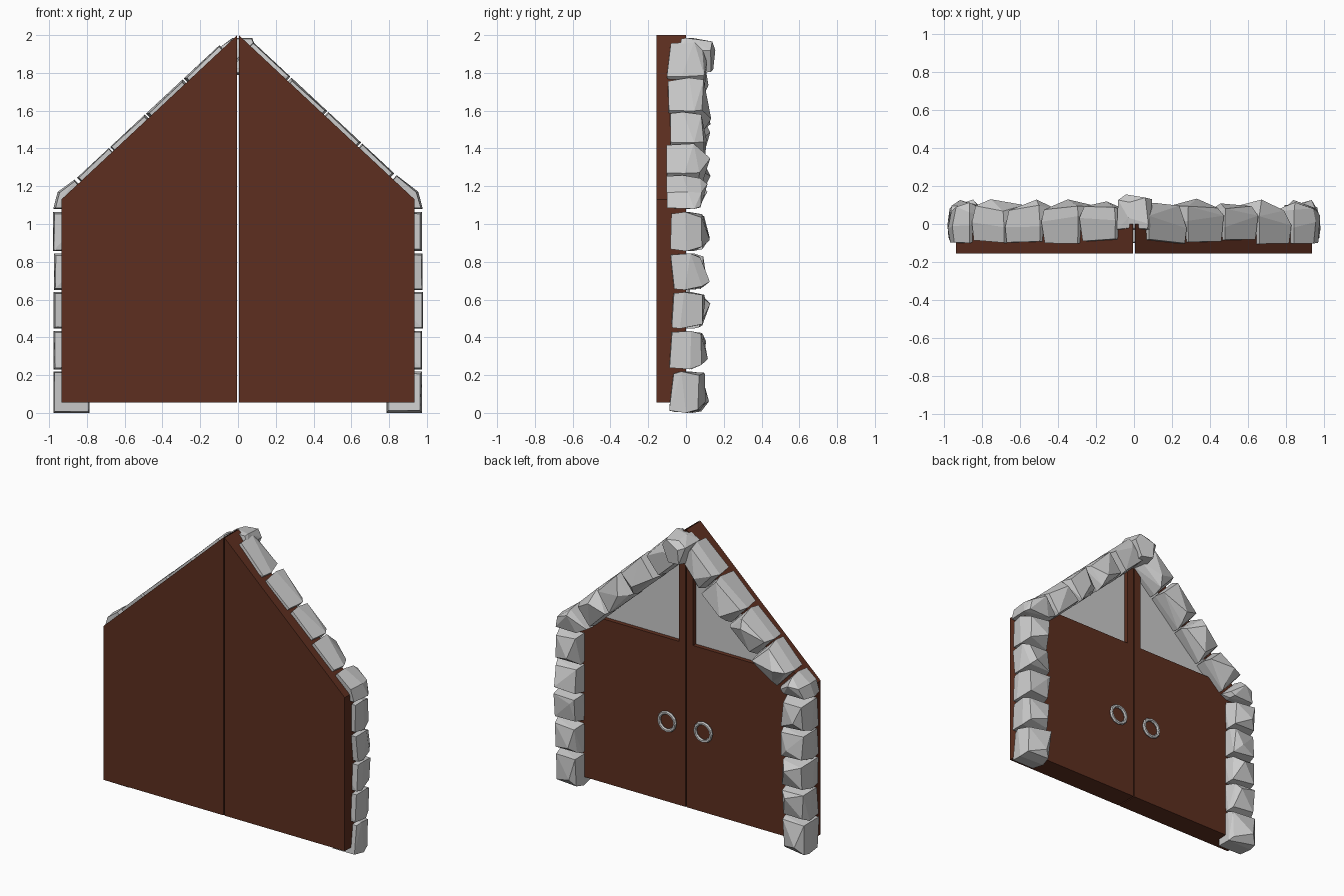
import bpy, bmesh, math, random
from mathutils import Vector

if "Cube" in bpy.data.objects:
    bpy.data.objects.remove(bpy.data.objects["Cube"])

random.seed(7)

brown = bpy.data.materials.new("dark_wood")
brown.diffuse_color = (0.11, 0.028, 0.014, 1)
brown.use_nodes = True
brown.node_tree.nodes["Principled BSDF"].inputs["Base Color"].default_value = brown.diffuse_color


def add_object(name, bm, mat=None):
    bmesh.ops.recalc_face_normals(bm, faces=bm.faces)
    me = bpy.data.meshes.new(name)
    bm.to_mesh(me)
    bm.free()
    if mat:
        me.materials.append(mat)
    ob = bpy.data.objects.new(name, me)
    bpy.context.collection.objects.link(ob)
    return ob


def prism(name, profile, y0, y1, mat=None):
    """Extrude an x/z profile between two y values."""
    bm = bmesh.new()
    face = bm.faces.new([bm.verts.new((x, y0, z)) for x, z in profile])
    new = bmesh.ops.extrude_face_region(bm, geom=[face])["geom"]
    for v in new:
        if isinstance(v, bmesh.types.BMVert):
            v.co.y = y1
    return add_object(name, bm, mat)


def stone(name, profile, front=-0.075, back=0.085, peak=0.12):
    """Rough-hewn block: hull of a full front, a chipped back and a bump."""
    r = random.uniform
    c = sum((Vector(p) for p in profile), Vector((0, 0))) / len(profile)
    bm = bmesh.new()
    for p in profile:
        d = Vector(p) - c
        a = c + d * r(0.88, 0.96)
        m = c + d
        b = c + d * r(0.72, 0.95)
        bm.verts.new((a.x, front + r(-0.015, 0.015), a.y))
        bm.verts.new((m.x, r(-0.035, 0.045), m.y))
        bm.verts.new((b.x, back + r(-0.025, 0.015), b.y))
    bump = c + (Vector(random.choice(profile)) - c) * r(0.3, 0.6)
    bm.verts.new((bump.x, peak + r(-0.02, 0.01), bump.y))
    res = bmesh.ops.convex_hull(bm, input=bm.verts)
    junk = {g for g in res["geom_interior"] if isinstance(g, bmesh.types.BMVert)}
    bmesh.ops.delete(bm, geom=list(junk), context='VERTS')
    bmesh.ops.dissolve_limit(bm, angle_limit=math.radians(8),
                             verts=bm.verts, edges=bm.edges)
    return add_object(name, bm)


def roof(x):
    return 1.13 + (0.935 - x) * 0.9305


normal = Vector((0.681, 0.732))
pillar_z = [0.0, 0.225, 0.44, 0.645, 0.85, 1.07]
slope_x = {1: [0.83, 0.655, 0.475, 0.28, 0.075],
           -1: [0.855, 0.68, 0.49, 0.29, 0.095]}

for s, side in ((1, "right"), (-1, "left")):
    # door leaf with a window recess on the back
    gap = 0.004
    leaf = prism("door_leaf_" + side,
                 [(s * gap, 0.055), (s * 0.935, 0.055), (s * 0.935, 1.13),
                  (s * gap, 2.0)], -0.155, 0.0, brown)
    x0, z0 = 0.055, 1.2
    xe = 0.935 - (z0 + 0.08 - 1.13) / 0.9305
    window = [(s * x0, z0), (s * xe, z0), (s * x0, roof(x0) - 0.08)]
    cutter = prism("window_cutter_" + side, window, -0.04, 0.05)
    cutter.hide_render = True
    mod = leaf.modifiers.new("recess", 'BOOLEAN')
    mod.operation = 'DIFFERENCE'
    mod.solver = 'EXACT'
    mod.object = cutter
    bpy.context.view_layer.objects.active = leaf
    bpy.ops.object.modifier_apply(modifier=mod.name)
    bpy.data.objects.remove(cutter)
    prism("window_pane_" + side, window, -0.045, -0.03)

    # ring handle
    bpy.ops.mesh.primitive_torus_add(
        major_segments=12, minor_segments=6, major_radius=0.062,
        minor_radius=0.012, location=(s * 0.14, 0.01, 0.62),
        rotation=(math.pi / 2, 0, 0))
    bpy.context.object.name = "ring_handle_" + side

    # pillar stones
    for i in range(5):
        a, b = pillar_z[i] + (0.006 if i else 0), pillar_z[i + 1] - 0.006
        xo, xi = 0.978 + random.uniform(-0.006, 0.002), 0.785
        stone(f"pillar_stone_{side}_{i}",
              [(s * xi, a), (s * xo, a), (s * xo, b), (s * xi, b)])

    # shoulder stone
    xs = slope_x[s]
    top = Vector((xs[0] + 0.01, roof(xs[0] + 0.01) + 0.04))
    low = top - normal * 0.18
    stone("shoulder_stone_" + side,
          [(s * 0.79, 1.08), (s * 0.978, 1.08), (s * 0.955, 1.17),
           (s * top.x, top.y), (s * low.x, low.y)], -0.09, 0.085, 0.12)

    # sloping arch stones
    for i in range(4):
        quad = []
        for x, depth in ((xs[i] - 0.003, 0), (xs[i + 1] + 0.003, 0),
                         (xs[i + 1] + 0.003, 0.18), (xs[i] - 0.003, 0.18)):
            p = Vector((x, roof(x) + 0.038)) - normal * depth
            quad.append((s * p.x, p.y))
        stone(f"arch_stone_{side}_{i}", quad, -0.09, 0.085, 0.125)

# keystone at the peak
stone("keystone", [(-0.09, 1.94), (-0.03, 1.985), (0.075, 1.985), (0.1, 1.92),
                   (0.05, 1.79), (-0.06, 1.79)], -0.03, 0.13, 0.155)
